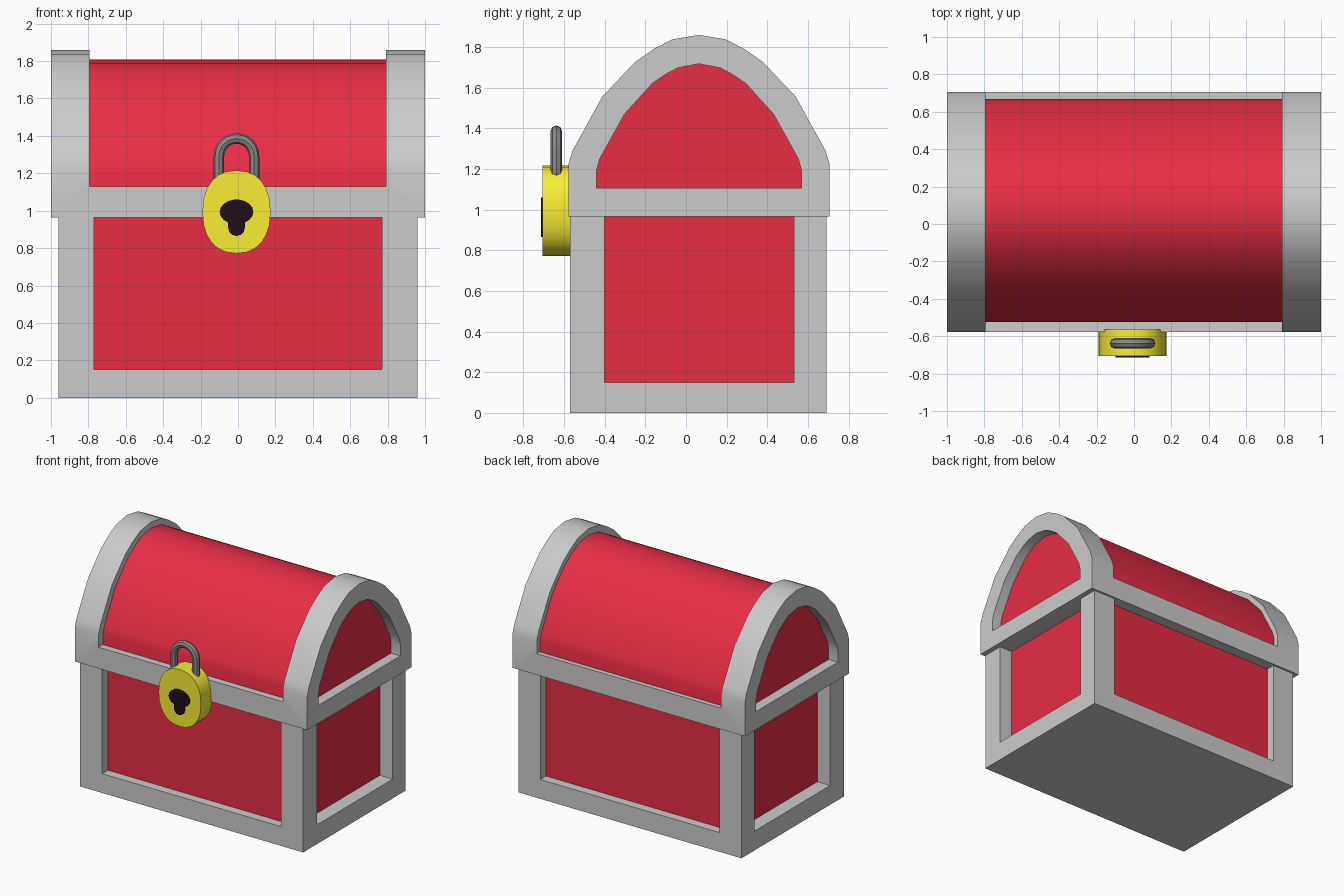
import bpy, bmesh
from math import sin, cos, pi, radians, copysign

if "Cube" in bpy.data.objects:
    bpy.data.objects.remove(bpy.data.objects["Cube"])


def material(name, rgb):
    m = bpy.data.materials.new(name)
    m.diffuse_color = (*rgb, 1)
    m.use_nodes = True
    m.node_tree.nodes["Principled BSDF"].inputs["Base Color"].default_value = m.diffuse_color
    return m


RED = material("red", (0.8, 0.026, 0.06))
YELLOW = material("yellow", (0.95, 0.85, 0.035))
DARK = material("dark", (0.012, 0.005, 0.008))
STEEL = material("steel", (0.25, 0.25, 0.25))


def smooth(ob):
    bpy.ops.object.select_all(action='DESELECT')
    ob.select_set(True)
    bpy.context.view_layer.objects.active = ob
    bpy.ops.object.shade_smooth_by_angle(angle=radians(32))


def prism(name, outline, axis, a, b, mat=None):
    """Extrude an outline along x (points are y, z) or y (points are x, z)."""
    bm = bmesh.new()

    def place(p, t):
        return (t, p[0], p[1]) if axis == 'x' else (p[0], t, p[1])
    face = bm.faces.new([bm.verts.new(place(p, a)) for p in outline])
    out = bmesh.ops.extrude_face_region(bm, geom=[face])
    moved = [v for v in out['geom'] if isinstance(v, bmesh.types.BMVert)]
    shift = (b - a, 0, 0) if axis == 'x' else (0, b - a, 0)
    bmesh.ops.translate(bm, verts=moved, vec=shift)
    bmesh.ops.recalc_face_normals(bm, faces=bm.faces)
    me = bpy.data.meshes.new(name)
    bm.to_mesh(me)
    bm.free()
    ob = bpy.data.objects.new(name, me)
    bpy.context.collection.objects.link(ob)
    if mat:
        me.materials.append(mat)
    return ob


def box(name, x, y, z, mat=None):
    rect = [(y[0], z[0]), (y[1], z[0]), (y[1], z[1]), (y[0], z[1])]
    return prism(name, rect, 'x', x[0], x[1], mat)


def carve(ob, cutters):
    """Subtract each cutter, then delete it."""
    bpy.context.view_layer.objects.active = ob
    for c in cutters:
        c.hide_render = True
        mod = ob.modifiers.new("carve", 'BOOLEAN')
        mod.operation = 'DIFFERENCE'
        mod.solver = 'EXACT'
        mod.object = c
        bpy.ops.object.modifier_apply(modifier=mod.name)
        bpy.data.objects.remove(c)


def arch(half, centre):
    """Mirror a half outline (offset, z) that runs from the foot to the peak."""
    right = [(centre + o, z) for o, z in half]
    left = [(centre - o, z) for o, z in half[-2::-1]]
    return right + left


# Base: floor and four corner posts, with a recessed red box inside
base = box("base_frame", (-0.96, 0.96), (-0.57, 0.69), (0, 0.99))
carve(base, [
    box("cut_front_back", (-0.77, 0.77), (-1, 1), (0.15, 1.2)),
    box("cut_sides", (-1.2, 1.2), (-0.40, 0.53), (0.15, 1.2)),
])
box("base_panels", (-0.85, 0.85), (-0.50, 0.62), (0.1, 0.99), RED)

# Lid frame: arched prism, opened at both ends and between the two ribs
OUTER = [(0.642, 0.965), (0.642, 1.225), (0.622, 1.29), (0.476, 1.555),
         (0.315, 1.725), (0.222, 1.79), (0.132, 1.837), (0, 1.859)]
INNER = [(0.503, 1.105), (0.503, 1.195), (0.488, 1.25), (0.366, 1.47),
         (0.23, 1.62), (0.164, 1.665), (0.104, 1.697), (0, 1.717)]
lid = prism("lid_frame", arch(OUTER, 0.064), 'x', -1, 1)
carve(lid, [
    prism("cut_ends", arch(INNER, 0.064), 'x', -1.2, 1.2),
    box("cut_between_ribs", (-0.795, 0.79), (-1, 1), (1.13, 2)),
])
smooth(lid)

# Red barrel of the lid, slightly inside the frame outline
barrel = [(o * 0.93, max(1.0, 0.965 + (z - 0.965) * 0.945)) for o, z in OUTER]
smooth(prism("lid_barrel", arch(barrel, 0.072), 'x', -0.92, 0.92, RED))

# Padlock body: a rounded, slightly squared oval
CX, CZ = -0.008, 0.994


def squared(t):
    return copysign(abs(t) ** 0.88, t)


oval = [(CX + 0.182 * squared(cos(i * pi / 12)), CZ + 0.222 * squared(sin(i * pi / 12)))
        for i in range(24)]
smooth(prism("padlock_body", oval, 'y', -0.705, -0.565, YELLOW))

# Keyhole: wide oval head running into a round-ended stem
head = [(CX + 0.09 * cos(radians(a)), CZ + 0.066 * sin(radians(a)))
        for a in range(-60, 241, 20)]
stem = [(CX + 0.045 * cos(radians(a)), 0.91 + 0.045 * sin(radians(a)))
        for a in range(180, 361, 30)]
smooth(prism("keyhole", head + stem, 'y', -0.714, -0.70, DARK))

# Shackle: round bar bent into an arch
path = [(CX + 0.094, 1.12)]
path += [(CX + 0.094 * cos(i * pi / 12), 1.292 + 0.094 * sin(i * pi / 12)) for i in range(13)]
path += [(CX - 0.094, 1.12)]
curve = bpy.data.curves.new("shackle", 'CURVE')
curve.dimensions = '3D'
curve.bevel_depth = 0.028
curve.bevel_resolution = 2
curve.use_fill_caps = True
spline = curve.splines.new('POLY')
spline.points.add(len(path) - 1)
for pt, (x, z) in zip(spline.points, path):
    pt.co = (x, -0.638, z, 1)
curve.materials.append(STEEL)
shackle = bpy.data.objects.new("shackle", curve)
bpy.context.collection.objects.link(shackle)
bpy.ops.object.select_all(action='DESELECT')
shackle.select_set(True)
bpy.context.view_layer.objects.active = shackle
bpy.ops.object.convert(target='MESH')
smooth(bpy.context.view_layer.objects.active)
